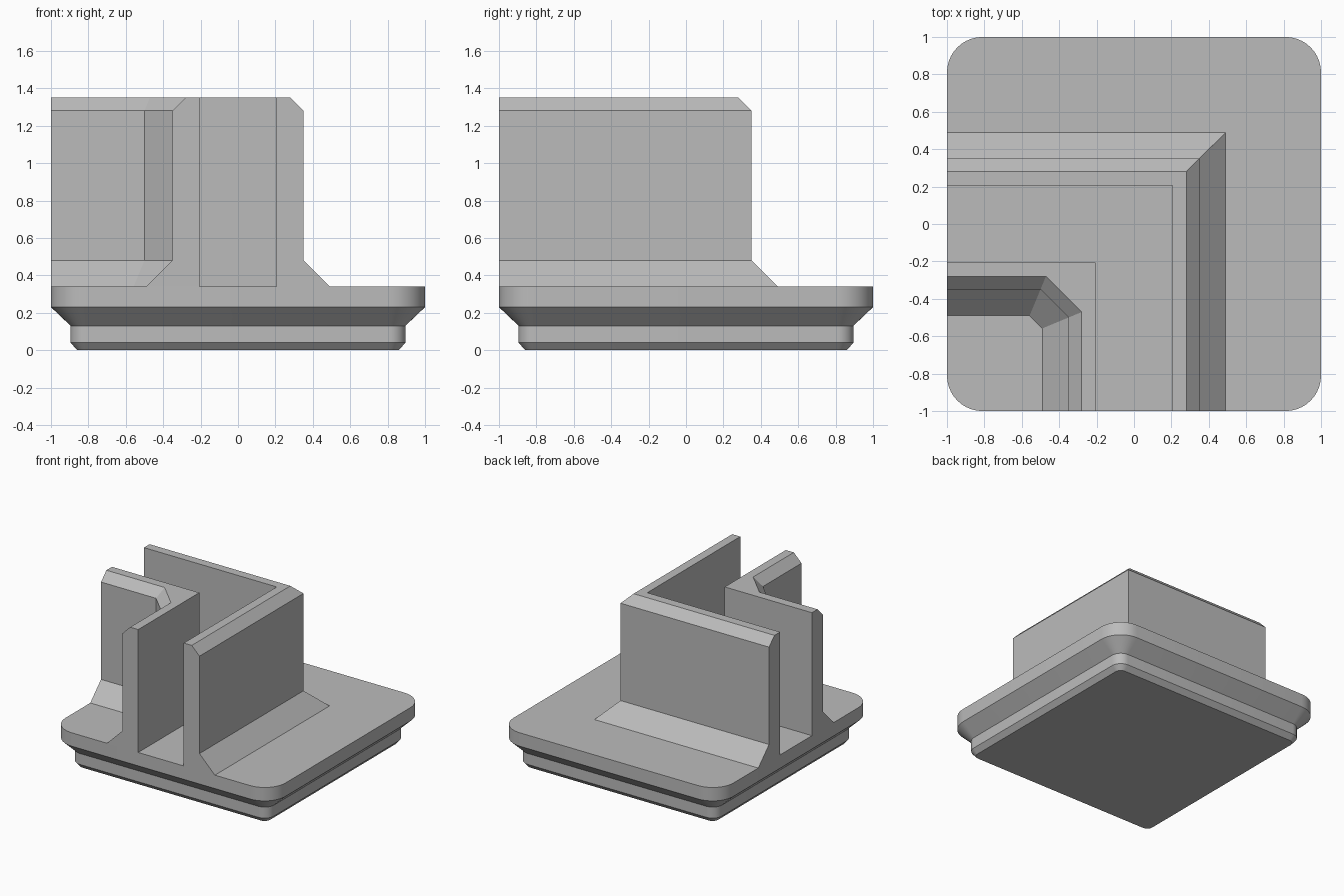
import bpy, bmesh, math

cube = bpy.data.objects.get("Cube")
if cube:
    bpy.data.objects.remove(cube, do_unlink=True)

FLOOR, TOP = 0.34, 1.35      # slab top and wall top
INNER = 0.207                # half width of the channel

grey = bpy.data.materials.new("plain_grey")
grey.use_nodes = True
grey.diffuse_color = (0.5, 0.5, 0.5, 1)
grey.node_tree.nodes["Principled BSDF"].inputs["Base Color"].default_value = (0.5, 0.5, 0.5, 1)


def loft(name, levels, outline, open_bottom=False):
    """Stack outlines: each level is (size, height), outline(size) gives the xy points."""
    bm = bmesh.new()
    rings = [[bm.verts.new((x, y, z)) for x, y in outline(size)] for size, z in levels]
    for low, high in zip(rings, rings[1:]):
        n = len(low)
        for i in range(n):
            j = (i + 1) % n
            bm.faces.new((low[i], low[j], high[j], high[i]))
    bottom = bm.faces.new(rings[0])
    bm.faces.new(rings[-1])
    bmesh.ops.recalc_face_normals(bm, faces=bm.faces)
    if open_bottom:
        bmesh.ops.delete(bm, geom=[bottom], context='FACES_ONLY')
    mesh = bpy.data.meshes.new(name)
    bm.to_mesh(mesh)
    bm.free()
    mesh.materials.append(grey)
    obj = bpy.data.objects.new(name, mesh)
    bpy.context.collection.objects.link(obj)
    bpy.ops.object.select_all(action='DESELECT')
    obj.select_set(True)
    bpy.context.view_layer.objects.active = obj
    bpy.ops.object.shade_smooth_by_angle(angle=math.radians(25))
    return obj


def rounded_square(half, steps=10):
    radius = half - 0.81     # all corners share the same arc centres
    points = []
    for corner, (sx, sy) in enumerate(((1, 1), (-1, 1), (-1, -1), (1, -1))):
        for k in range(steps + 1):
            a = math.pi / 2 * (corner + k / steps)
            points.append((sx * 0.81 + radius * math.cos(a), sy * 0.81 + radius * math.sin(a)))
    return points


def outer_corner(o):
    return [(-1, o), (o, o), (o, -1), (INNER, -1), (INNER, INNER), (-1, INNER)]


def inner_corner(o):
    # bevelled vertical corner, mitred as the profile widens
    c = 0.5 + (o - 0.35) * math.tan(math.pi / 8)
    return [(-1, -INNER), (-INNER, -INNER), (-INNER, -1),
            (-o, -1), (-o, -c), (-c, -o), (-1, -o)]


# Stepped base slab
loft("base_slab", [(0.86, 0), (0.895, 0.04), (0.895, 0.13), (1, 0.23), (1, FLOOR)], rounded_square)

# Two walls either side of the bent channel, with sloped feet and bevelled tops
wall_profile = [(0.49, FLOOR), (0.35, 0.48), (0.35, 1.28), (0.28, TOP)]
loft("outer_wall", wall_profile, outer_corner, open_bottom=True)
loft("inner_wall", wall_profile, inner_corner, open_bottom=True)
